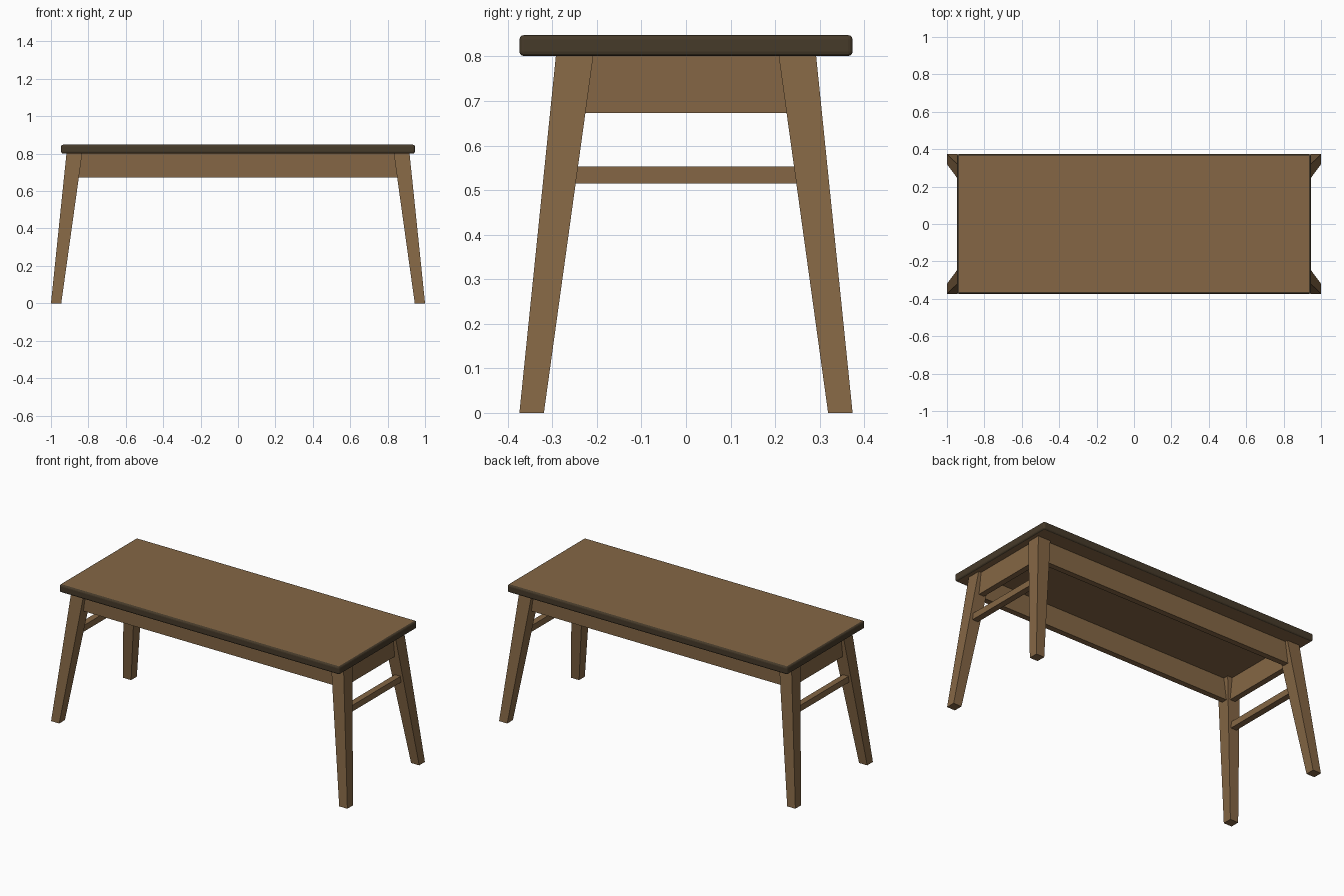
import bpy, bmesh

if "Cube" in bpy.data.objects:
    bpy.data.objects.remove(bpy.data.objects["Cube"])


def material(name, rgb):
    m = bpy.data.materials.new(name)
    m.diffuse_color = (*rgb, 1)
    m.use_nodes = True
    m.node_tree.nodes["Principled BSDF"].inputs["Base Color"].default_value = m.diffuse_color
    return m


WOOD = material("brown wood", (0.232, 0.134, 0.059))
DARK = material("dark edge", (0.062, 0.043, 0.023))


def finish(name, bm, mats):
    bmesh.ops.recalc_face_normals(bm, faces=bm.faces)
    me = bpy.data.meshes.new(name)
    bm.to_mesh(me)
    bm.free()
    for m in mats:
        me.materials.append(m)
    ob = bpy.data.objects.new(name, me)
    bpy.context.collection.objects.link(ob)
    return ob


def hexa(bm, bottom, top):
    """Six-sided block between two rings of four points."""
    b = [bm.verts.new(p) for p in bottom]
    t = [bm.verts.new(p) for p in top]
    bm.faces.new(b)
    bm.faces.new(t)
    for i in range(4):
        j = (i + 1) % 4
        bm.faces.new((b[i], b[j], t[j], t[i]))


def ring(x0, x1, y0, y1, z):
    return [(x0, y0, z), (x1, y0, z), (x1, y1, z), (x0, y1, z)]


def block(name, x0, x1, y0, y1, z0, z1):
    bm = bmesh.new()
    hexa(bm, ring(x0, x1, y0, y1, z0), ring(x0, x1, y0, y1, z1))
    return finish(name, bm, [WOOD])


# Table top: brown upper and lower faces with a rounded dark rim
bm = bmesh.new()
hexa(bm, ring(-0.946, 0.946, -0.374, 0.374, 0.801),
     ring(-0.946, 0.946, -0.374, 0.374, 0.848))
bmesh.ops.bevel(bm, geom=bm.edges[:], offset=0.01, segments=3,
                profile=0.5, affect='EDGES')
bmesh.ops.recalc_face_normals(bm, faces=bm.faces)
for f in bm.faces:
    f.material_index = 0 if abs(f.normal.z) > 0.98 else 1
finish("table_top", bm, [WOOD, DARK])

# Splayed, tapered legs
for sx, side in ((-1, "left"), (1, "right")):
    for sy, end in ((-1, "front"), (1, "back")):
        bm = bmesh.new()
        hexa(bm, ring(sx * 0.945, sx * 1.0, sy * 0.319, sy * 0.374, 0),
             ring(sx * 0.833, sx * 0.917, sy * 0.208, sy * 0.292, 0.802))
        finish(f"{end}_{side}_leg", bm, [WOOD])

# Long aprons at front and back
for s, end in ((-1, "front"), (1, "back")):
    y = sorted((s * 0.24, s * 0.275))
    block(f"{end}_apron", -0.862, 0.862, *y, 0.673, 0.802)

# Short aprons and stretchers between the legs at each end
for s, side in ((-1, "left"), (1, "right")):
    x = sorted((s * 0.865, s * 0.90))
    block(f"{side}_apron", *x, -0.24, 0.24, 0.673, 0.802)
    x = sorted((s * 0.889, s * 0.927))
    block(f"{side}_stretcher", *x, -0.27, 0.27, 0.515, 0.553)
